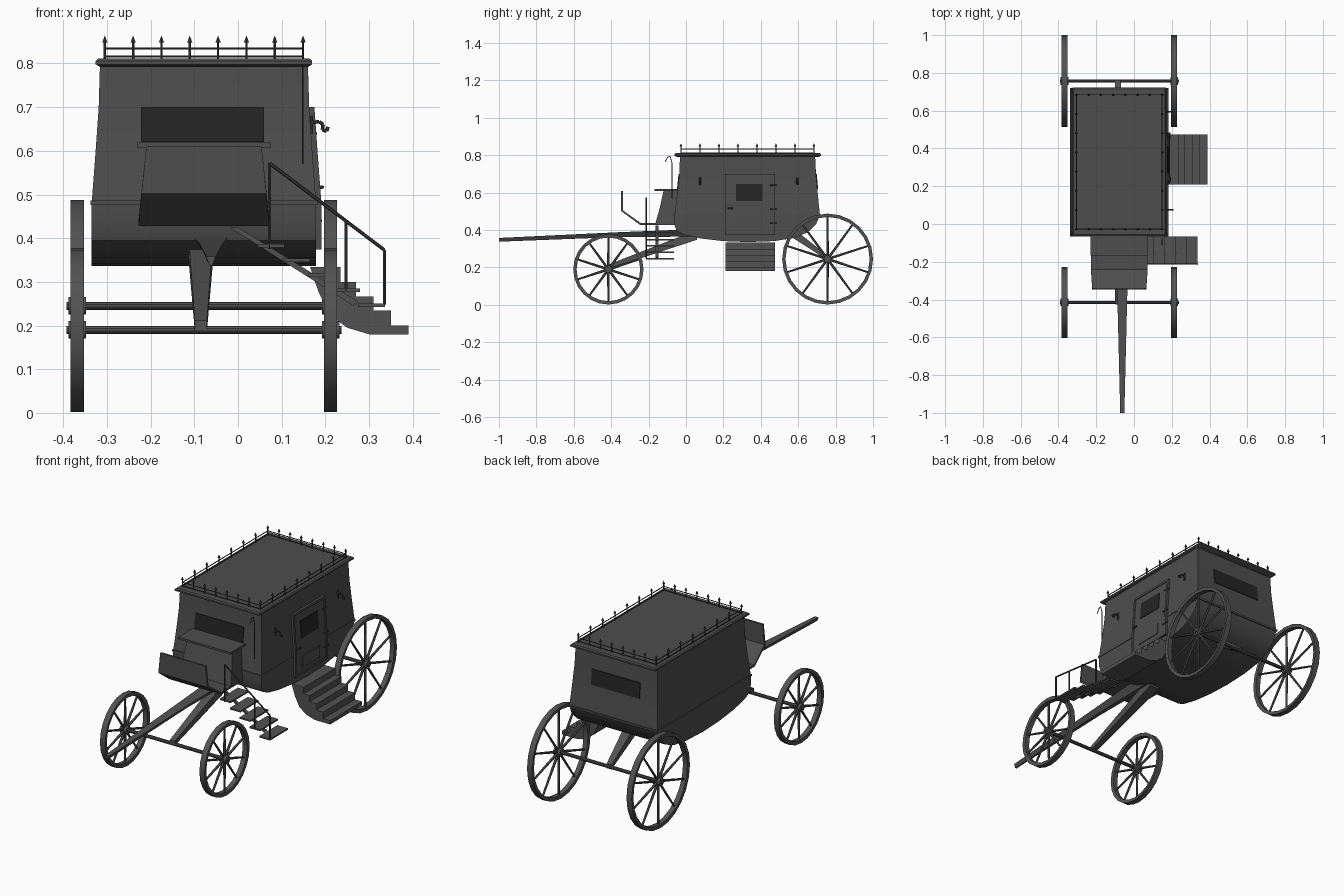
import bpy, bmesh, math
from mathutils import Vector, Matrix

cube = bpy.data.objects.get("Cube")
if cube:
    bpy.data.objects.remove(cube, do_unlink=True)

CX = -0.078  # centre line of the carriage


def material(name, value):
    m = bpy.data.materials.new(name)
    m.use_nodes = True
    col = (value, value, value, 1)
    m.diffuse_color = col
    m.node_tree.nodes["Principled BSDF"].inputs["Base Color"].default_value = col
    return m


BODY = material("charcoal paint", 0.075)
IRON = material("black iron", 0.04)
WOOD = material("grey wood", 0.085)
GLASS = material("dark glass", 0.018)


def finish(bm, name, mat, smooth=True):
    bmesh.ops.recalc_face_normals(bm, faces=bm.faces)
    me = bpy.data.meshes.new(name)
    bm.to_mesh(me)
    bm.free()
    me.materials.append(mat)
    ob = bpy.data.objects.new(name, me)
    bpy.context.collection.objects.link(ob)
    if smooth:
        bpy.ops.object.select_all(action='DESELECT')
        ob.select_set(True)
        bpy.context.view_layer.objects.active = ob
        bpy.ops.object.shade_smooth_by_angle(angle=math.radians(35))
    return ob


def loft(bm, rings, closed=False):
    """Skin matching rings of points; cap the ends unless closed."""
    vs = [[bm.verts.new(p) for p in r] for r in rings]
    n = len(vs[0])
    for a, b in zip(vs, vs[1:] + (vs[:1] if closed else [])):
        for i in range(n):
            j = (i + 1) % n
            bm.faces.new((a[i], a[j], b[j], b[i]))
    if not closed:
        bm.faces.new(vs[0][::-1])
        bm.faces.new(vs[-1])


def rect(x0, x1, y0, y1, z):
    return [(x0, y0, z), (x1, y0, z), (x1, y1, z), (x0, y1, z)]


def box(bm, x0, x1, y0, y1, z0, z1):
    loft(bm, [rect(x0, x1, y0, y1, z) for z in (z0, z1)])


def rod(bm, a, b, r, r2=None, sides=6):
    a, b = Vector(a), Vector(b)
    rot = (b - a).to_track_quat('Z', 'Y').to_matrix().to_4x4()
    bmesh.ops.create_cone(bm, cap_ends=True, segments=sides, radius1=r,
                          radius2=r if r2 is None else r2, depth=(b - a).length,
                          matrix=Matrix.Translation((a + b) / 2) @ rot)


def path(bm, pts, r):
    for a, b in zip(pts, pts[1:]):
        rod(bm, a, b, r)


# Coach body: walls flare outwards towards the bottom
RINGS = [(0.48, 0.257, -0.062, 0.716), (0.6, 0.248, -0.046, 0.704),
         (0.7, 0.241, -0.036, 0.695), (0.8, 0.238, -0.032, 0.69)]


def wall(z):
    """Half width, front y and back y of the walls at a height."""
    z = max(z, RINGS[0][0])
    for a, b in zip(RINGS, RINGS[1:]):
        if z <= b[0]:
            t = (z - a[0]) / (b[0] - a[0])
            return [p + (q - p) * t for p, q in zip(a[1:], b[1:])]


bm = bmesh.new()
loft(bm, [rect(CX - h, CX + h, y0, y1, z) for z, h, y0, y1 in RINGS])
finish(bm, "coach_walls", BODY)

# Curved tub under the walls
tub = [(-0.062, 0.48), (-0.062, 0.43), (-0.05, 0.395), (-0.01, 0.375), (0.08, 0.355),
       (0.2, 0.341), (0.33, 0.336), (0.47, 0.341), (0.58, 0.358), (0.65, 0.388),
       (0.695, 0.43), (0.716, 0.48)]
bm = bmesh.new()
loft(bm, [[(CX + s * 0.257, y, z) for y, z in tub] for s in (-1, 1)])
finish(bm, "coach_tub", BODY)

# Waist moulding and roof cornice
bm = bmesh.new()
box(bm, CX - 0.26, CX + 0.26, -0.066, 0.72, 0.476, 0.486)
finish(bm, "waist_moulding", BODY)
bm = bmesh.new()
loft(bm, [rect(CX - 0.238 - d, CX + 0.238 + d, -0.052 - d, 0.712 + d, z)
          for z, d in ((0.792, 0.0), (0.798, 0.01), (0.806, 0.01), (0.811, 0.004))])
finish(bm, "roof", BODY)

# Roof railing with spiked posts
bm = bmesh.new()
rx0, rx1, ry0, ry1 = -0.305, 0.149, -0.027, 0.684
for z in (0.816, 0.834):
    path(bm, rect(rx0, rx1, ry0, ry1, z) + [(rx0, ry0, z)], 0.0025)
spots = set()
for i in range(8):
    x, y = rx0 + (rx1 - rx0) * i / 7, ry0 + (ry1 - ry0) * i / 7
    spots |= {(x, ry0), (x, ry1), (rx0, y), (rx1, y)}
for x, y in sorted(spots):
    rod(bm, (x, y, 0.808), (x, y, 0.85), 0.003)
    rod(bm, (x, y, 0.848), (x, y, 0.864), 0.007, 0)
finish(bm, "roof_railing", IRON)


def side_plate(name, mat, y0, y1, z0, z1, out):
    bm = bmesh.new()
    zs = [z0] + [r[0] for r in RINGS if z0 < r[0] < z1] + [z1]
    loft(bm, [rect(CX + wall(z)[0] - 0.004, CX + wall(z)[0] + out, y0, y1, z) for z in zs])
    finish(bm, name, mat)


def end_window(name, k, s):
    bm = bmesh.new()
    rows = []
    for z in (0.62, 0.7):
        y = wall(z)[k]
        rows.append(rect(-0.222, 0.06, y - 0.004, y + 0.004, z))
    loft(bm, rows)
    finish(bm, name, GLASS, False)


end_window("front_window", 1, -1)
end_window("back_window", 2, 1)

# Door with frame, window and lower panel
side_plate("door", BODY, 0.208, 0.476, 0.374, 0.7, 0.008)
for n, (y0, y1, z0, z1) in enumerate([(0.208, 0.22, 0.374, 0.7), (0.464, 0.476, 0.374, 0.7),
                                      (0.22, 0.464, 0.688, 0.7), (0.22, 0.464, 0.374, 0.386)]):
    side_plate("door_frame_%d" % n, BODY, y0, y1, z0, z1, 0.012)
side_plate("door_window", GLASS, 0.267, 0.41, 0.556, 0.647, 0.011)
side_plate("door_panel", BODY, 0.267, 0.41, 0.405, 0.465, 0.012)

# Door handle, hinges and lantern hooks
bm = bmesh.new()
path(bm, [(0.17, 0.225, 0.517), (0.193, 0.225, 0.517), (0.193, 0.25, 0.517)], 0.004)
for z in (0.44, 0.515, 0.64):
    x = CX + wall(z)[0] + 0.01
    rod(bm, (x, 0.45, z), (x, 0.485, z), 0.004)
for y in (0.075, 0.595):
    rod(bm, (0.166, y, 0.64), (0.166, y, 0.68), 0.006)
    path(bm, [(0.16, y, 0.663), (0.186, y, 0.667), (0.195, y, 0.66), (0.193, y, 0.648),
              (0.203, y, 0.645), (0.206, y, 0.655)], 0.004)
finish(bm, "door_fittings_and_hooks", IRON)

# Whip beside the driver
bm = bmesh.new()
path(bm, [(0.148, -0.075, 0.57), (0.148, -0.075, 0.76), (0.148, -0.085, 0.795),
          (0.148, -0.098, 0.79), (0.148, -0.112, 0.765)], 0.002)
finish(bm, "whip", IRON)

# Solid curved steps below the door
treads = [(0.235, 0.334), (0.27, 0.3), (0.31, 0.267), (0.35, 0.235), (0.39, 0.2)]
outline, x = [], 0.165
for x1, z in treads:
    outline += [(x, z), (x1, z)]
    x = x1
outline += [(0.39, 0.18), (0.3, 0.18), (0.25, 0.195), (0.21, 0.225), (0.185, 0.275)]
bm = bmesh.new()
loft(bm, [[(x, y, z) for x, z in outline] for y in (0.21, 0.475)])
finish(bm, "door_steps", WOOD)

# Driver seat: tapered box with a cushion board
bm = bmesh.new()
loft(bm, [rect(CX - 0.15, CX + 0.15, -0.165, -0.055, 0.43),
          rect(CX - 0.14, CX + 0.14, -0.14, -0.045, 0.52),
          rect(CX - 0.13, CX + 0.13, -0.12, -0.03, 0.61)])
finish(bm, "driver_seat", BODY)
bm = bmesh.new()
box(bm, CX - 0.153, CX + 0.153, -0.168, -0.035, 0.608, 0.619)
finish(bm, "seat_board", BODY)

# Footboard bending up into a dashboard
bm = bmesh.new()
bends = [(-0.05, 0.428, 0.15), (-0.246, 0.428, 0.15), (-0.348, 0.502, 0.143), (-0.348, 0.61, 0.132)]
loft(bm, [[(CX - h, y, z), (CX + h, y, z), (CX + h, y + dy, z + dz), (CX - h, y + dy, z + dz)]
          for (y, z, h), (dy, dz) in zip(bends, [(0, 0.01), (0.004, 0.01), (0.01, 0.004), (0.01, 0)])])
finish(bm, "footboard", BODY)

# Driver steps with stringer and handrail
bm = bmesh.new()
for i in range(5):
    x, z = 0.045 + 0.0575 * i, 0.387 - 0.034 * i
    box(bm, x, x + 0.062, -0.215, -0.065, z - 0.008, z)
loft(bm, [[(x, y, z) for x, z in ((-0.02, 0.425), (0.0, 0.425), (0.275, 0.255), (0.265, 0.245))]
          for y in (-0.162, -0.148)])
finish(bm, "driver_steps", WOOD)
bm = bmesh.new()
path(bm, [(0.072, -0.212, 0.375), (0.072, -0.212, 0.572), (0.335, -0.212, 0.373),
          (0.335, -0.212, 0.248)], 0.004)
rod(bm, (0.247, -0.212, 0.28), (0.247, -0.212, 0.438), 0.004)
finish(bm, "driver_handrail", IRON)

# Tongue and the struts that carry the axles
bm = bmesh.new()
loft(bm, [[(-0.062 - w, y, z + h), (-0.062 + w, y, z + h), (-0.062 + w * 0.35, y, z - h),
           (-0.062 - w * 0.35, y, z - h)]
          for y, z, w, h in ((-1.0, 0.348, 0.011, 0.01), (-0.35, 0.376, 0.027, 0.013),
                             (0.05, 0.385, 0.042, 0.02))])
finish(bm, "tongue", WOOD)
for name, (ya, za), (yb, zb) in (("front_strut", (-0.425, 0.2), (0.06, 0.375)),
                                 ("back_strut", (0.762, 0.248), (0.57, 0.385))):
    bm = bmesh.new()
    loft(bm, [[(-0.085 + sx * w, y, z + sz * h) for sx, sz in ((-1, -1), (1, -1), (1, 1), (-1, 1))]
              for y, z, w, h in ((ya, za, 0.014, 0.012), (yb, zb, 0.028, 0.026))])
    finish(bm, name, WOOD)


# Axles and spoked wheels
def wheel(name, x, y, z, radius):
    bm = bmesh.new()
    segs, spokes = 24, 10

    def at(r, a, dx):
        return Vector((x + dx, y + r * math.sin(a), z + r * math.cos(a)))
    section = [(radius, -0.015), (radius, 0.015), (radius - 0.018, 0.013), (radius - 0.018, -0.013)]
    loft(bm, [[at(r, math.tau * i / segs, dx) for r, dx in section] for i in range(segs)], True)
    for i in range(spokes):
        a = math.tau * i / spokes
        rod(bm, at(0.01, a, 0), at(radius - 0.01, a, 0), 0.007, 0.005)
    rod(bm, (x - 0.02, y, z), (x + 0.02, y, z), 0.02, sides=12)
    finish(bm, name, WOOD)


for end, y, z, radius in (("front", -0.415, 0.19, 0.188), ("back", 0.757, 0.245, 0.243)):
    bm = bmesh.new()
    rod(bm, (CX - 0.315, y, z), (CX + 0.315, y, z), 0.009, sides=10)
    finish(bm, end + "_axle", WOOD)
    for side, s in (("left", 1), ("right", -1)):
        wheel("%s_%s_wheel" % (end, side), CX + s * 0.29, y, z, radius)
